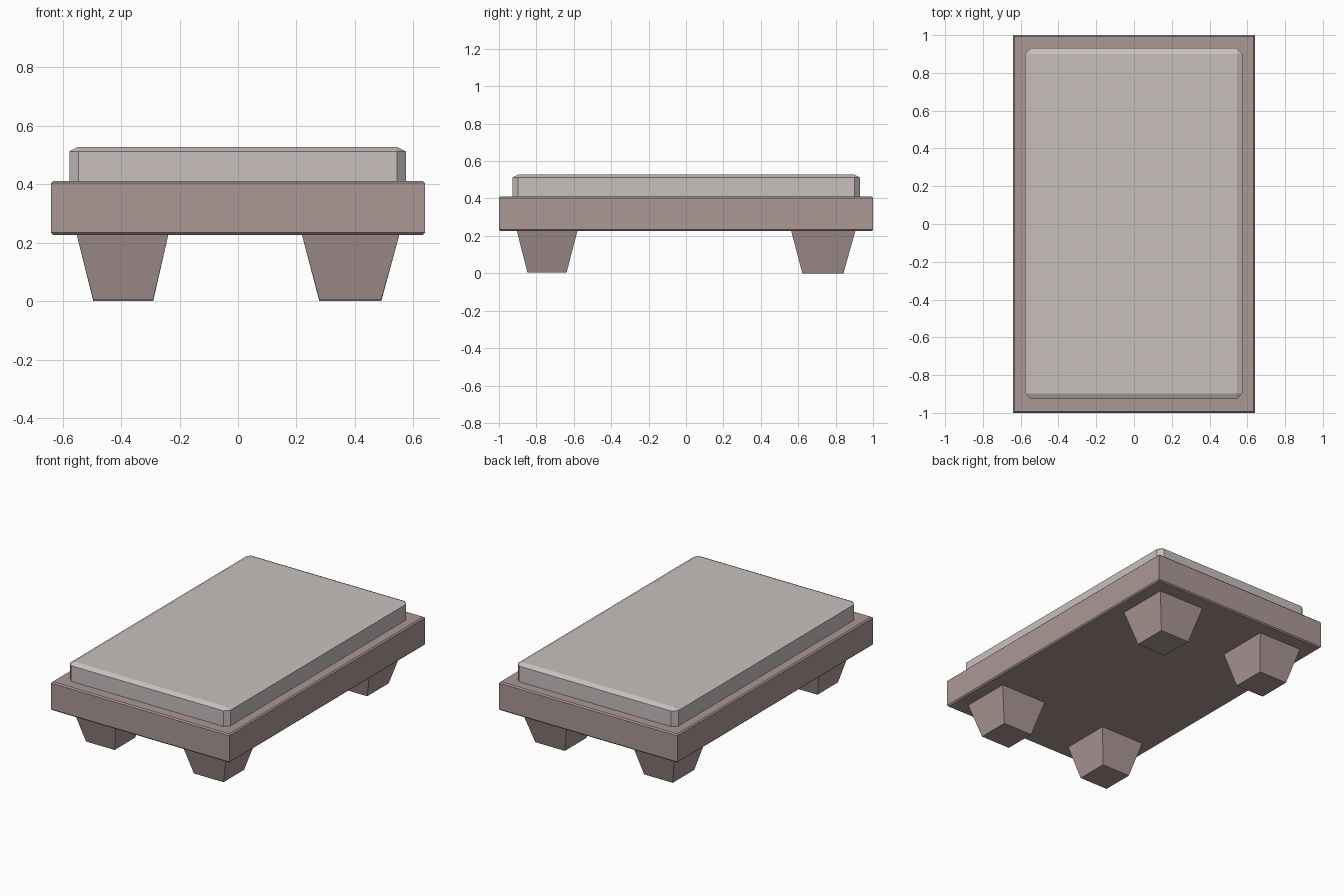
import bpy, bmesh
from mathutils import Vector

if "Cube" in bpy.data.objects:
    bpy.data.objects.remove(bpy.data.objects["Cube"])


def material(name, rgb):
    m = bpy.data.materials.new(name)
    m.diffuse_color = (*rgb, 1)
    m.use_nodes = True
    m.node_tree.nodes["Principled BSDF"].inputs["Base Color"].default_value = m.diffuse_color
    return m


wood = material("wood", (0.41, 0.315, 0.305))
fabric = material("fabric", (0.58, 0.53, 0.52))


def block(name, xr, yr, zr, mat, bottom=None, bevel=0, skip_vertical=False, squash=1):
    """Box between ranges; optional tapered bottom rectangle and chamfered edges."""
    bm = bmesh.new()
    bmesh.ops.create_cube(bm, size=1)
    for v in bm.verts:
        low = v.co.z < 0
        rx, ry = bottom if bottom and low else (xr, yr)
        # heights are stretched so the chamfer can be squashed vertically afterwards
        v.co = Vector((rx[v.co.x > 0], ry[v.co.y > 0], zr[v.co.z > 0] / squash))
    if bevel:
        edges = [e for e in bm.edges if not (skip_vertical and
                 abs(e.verts[0].co.z - e.verts[1].co.z) > 1e-4)]
        bmesh.ops.bevel(bm, geom=edges, offset=bevel, segments=1,
                        affect='EDGES', profile=0.5)
    bmesh.ops.scale(bm, verts=bm.verts, vec=(1, 1, squash))
    bmesh.ops.recalc_face_normals(bm, faces=bm.faces)
    me = bpy.data.meshes.new(name)
    bm.to_mesh(me)
    bm.free()
    me.materials.append(mat)
    ob = bpy.data.objects.new(name, me)
    bpy.context.collection.objects.link(ob)
    return ob


# Slab frame with chamfered top and bottom rims
block("frame", (-0.64, 0.64), (-1, 1), (0.226, 0.411), wood,
      bevel=0.008, skip_vertical=True)

# Cushion with flat chamfers all round, sunk slightly into the frame
block("cushion", (-0.576, 0.574), (-0.927, 0.931), (0.385, 0.527), fabric,
      bevel=0.03, squash=0.5)

# Four tapered legs: (top range, bottom range) per column and row
columns = {"left": ((-0.552, -0.238), (-0.495, -0.29)),
           "right": ((0.218, 0.552), (0.278, 0.49))}
rows = {"front": ((-0.905, -0.58), (-0.848, -0.638), 0.005),
        "back": ((0.562, 0.906), (0.622, 0.842), 0.0)}
for row, (yt, yb, z) in rows.items():
    for col, (xt, xb) in columns.items():
        block(f"{row}_{col}_leg", xt, yt, (z, 0.228), wood, bottom=(xb, yb))
